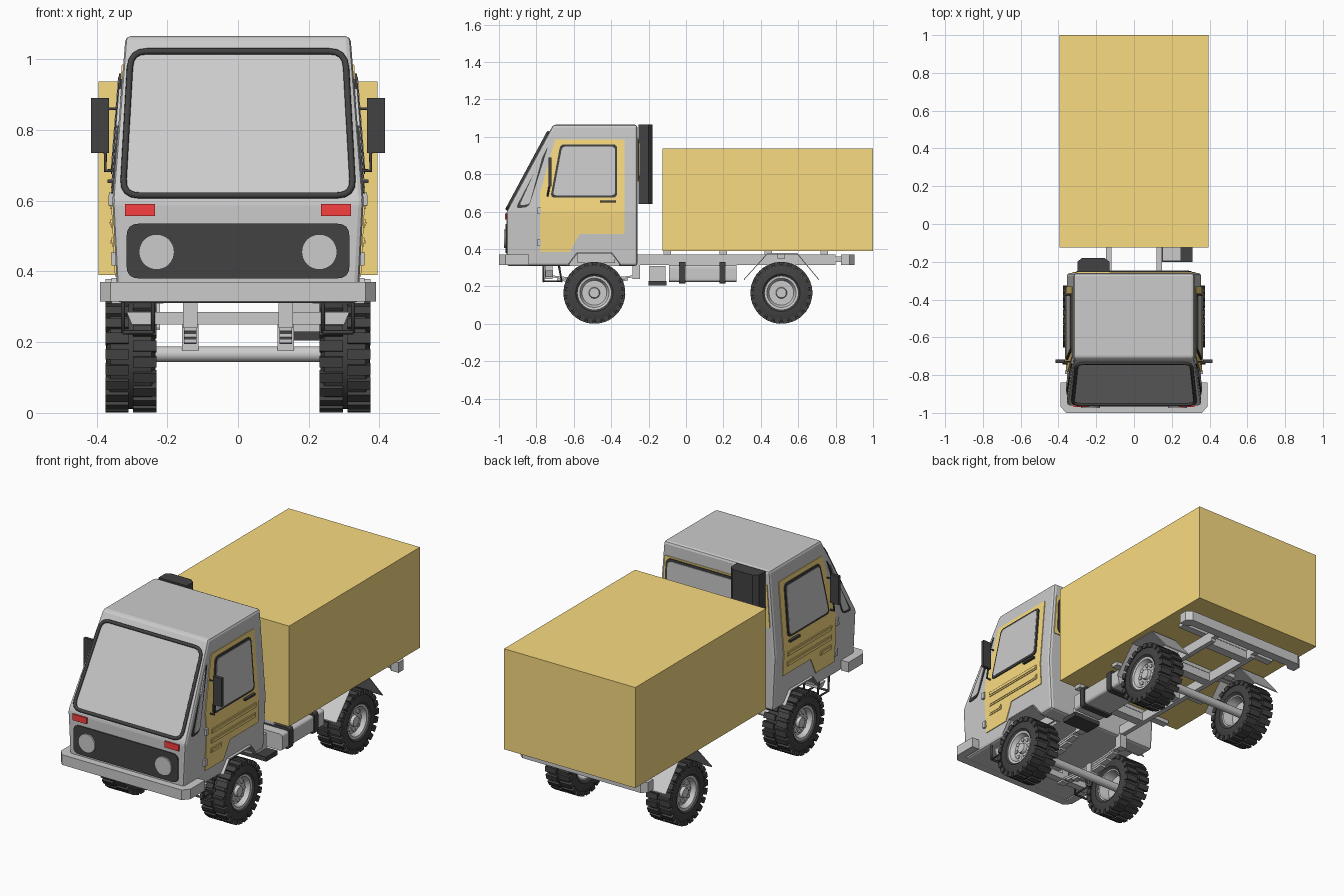
import bpy, bmesh
from math import pi, cos, sin
from mathutils import Vector, Matrix

if "Cube" in bpy.data.objects:
    bpy.data.objects.remove(bpy.data.objects["Cube"])

def mat(name, c):
    m = bpy.data.materials.new(name)
    m.diffuse_color = (*c, 1)
    m.use_nodes = True
    m.node_tree.nodes["Principled BSDF"].inputs["Base Color"].default_value = m.diffuse_color
    return m
YEL, BLK, RED = mat("yellow", (.95, .71, .22)), mat("black", (.055, .055, .055)), mat("red", (.95, .05, .05))

def finish(name, bm, m=None):
    bmesh.ops.recalc_face_normals(bm, faces=bm.faces)
    me = bpy.data.meshes.new(name)
    bm.to_mesh(me); bm.free()
    o = bpy.data.objects.new(name, me)
    bpy.context.collection.objects.link(o)
    if m: me.materials.append(m)
    return o

def loft(name, a, b, m=None):
    bm = bmesh.new()
    A, B = [bm.verts.new(p) for p in a], [bm.verts.new(p) for p in b]
    bm.faces.new(A); bm.faces.new(B[::-1])
    for i in range(len(A)):
        j = (i + 1) % len(A)
        bm.faces.new((A[j], A[i], B[i], B[j]))
    return finish(name, bm, m)

def prism(name, pts, axis, lo, hi, m=None):
    f = {'x': lambda p, d: (d, p[0], p[1]), 'y': lambda p, d: (p[0], d, p[1]), 'z': lambda p, d: (p[0], p[1], d)}[axis]
    return loft(name, [f(p, lo) for p in pts], [f(p, hi) for p in pts], m)

def rect(a, b, c, d): return [(a, c), (b, c), (b, d), (a, d)]
def box(name, x0, x1, y0, y1, z0, z1, m=None): return prism(name, rect(x0, x1, y0, y1), 'z', z0, z1, m)

def rounded(pts, r, n=4):
    out, P = [], [Vector(p) for p in pts]
    for i, p in enumerate(P):
        a = p + (P[i - 1] - p).normalized() * r
        b = p + (P[(i + 1) % len(P)] - p).normalized() * r
        out += [tuple(a * (1 - t) ** 2 + p * 2 * t * (1 - t) + b * t * t) for t in (k / n for k in range(n + 1))]
    return out

def scaled(pts, kx, ky):
    c = [sum(p[i] for p in pts) / len(pts) for i in (0, 1)]
    return [(c[0] + (p[0] - c[0]) * kx, c[1] + (p[1] - c[1]) * ky) for p in pts]

def tube(name, pts, r, m=None, cyclic=False):
    cu = bpy.data.curves.new(name, 'CURVE')
    cu.dimensions, cu.bevel_depth, cu.bevel_resolution, cu.use_fill_caps = '3D', r, 2, True
    s = cu.splines.new('POLY')
    s.points.add(len(pts) - 1)
    for p, q in zip(s.points, pts): p.co = (*q, 1)
    s.use_cyclic_u = cyclic
    if m: cu.materials.append(m)
    o = bpy.data.objects.new(name, cu)
    bpy.context.collection.objects.link(o)
    activate(o)
    bpy.ops.object.convert(target='MESH')

def activate(o):
    bpy.ops.object.select_all(action='DESELECT')
    o.select_set(True)
    bpy.context.view_layer.objects.active = o

def modify(o, kind, **kw):
    md = o.modifiers.new(kind, kind)
    for k, v in kw.items(): setattr(md, k, v)
    activate(o)
    bpy.ops.object.modifier_apply(modifier=md.name)

def cut(o, c):
    modify(o, 'BOOLEAN', object=c, operation='DIFFERENCE', solver='EXACT')
    bpy.data.objects.remove(c)

# Cab shell: half width by height, windscreen plane by height
def hw(z): return .34 + (z - .31) / .29 * .015 if z < .6 else .355 - (z - .6) / .465 * .037
def wy(z): return -.96 + (z - .6) / .465 * .25

bm = bmesh.new()
rows = [[bm.verts.new((x, y, z)) for x, y in ((-hw(z), f), (hw(z), f), (hw(z), -.26), (-hw(z), -.26))]
        for z, f in ((.31, -.96), (.6, -.96), (1.065, -.71))]
bm.faces.new(rows[0][::-1]); bm.faces.new(rows[2])
for a, b in zip(rows, rows[1:]):
    for i in range(4):
        j = (i + 1) % 4
        bm.faces.new((a[i], a[j], b[j], b[i]))
cab = finish("cab_shell", bm)
modify(cab, 'BEVEL', width=.014, segments=2, limit_method='ANGLE', angle_limit=.4)
modify(cab, 'SOLIDIFY', thickness=.02, offset=-1, use_even_offset=True)
shield = rounded([(-.326, .615), (.326, .615), (.303, 1.022), (-.303, 1.022)], .045)
cut(cab, loft("cutter", [(x, wy(z) - .1, z) for x, z in shield], [(x, wy(z) + .1, z) for x, z in shield]))
arch = [(-.64, .25), (-.62, .325), (-.58, .375), (-.4, .375), (-.36, .325), (-.34, .25)]
for s in (1, -1):
    cut(cab, prism("cutter", arch, 'x', s * .215, s * .5))
tube("windscreen_seal", [(x, wy(z) - .004, z) for x, z in shield], .009, BLK, True)

# Doors, side windows and trim, following the lean of the cab sides
def side(name, s, pts, out, inn, m=None):
    loft(name, [(s * (hw(z) + out), y, z) for y, z in pts], [(s * (hw(z) - inn), y, z) for y, z in pts], m)

win = [(-.725, .675), (-.672, .96), (-.368, .96), (-.368, .675)]
quarter = [(-.912, .617), (-.84, .625), (-.735, .955)]
for s in (1, -1):
    side("door_lower", s, [(-.78, .385), (-.62, .385), (-.57, .48), (-.33, .48), (-.33, .6), (-.78, .6)], .004, .026, YEL)
    side("door_upper", s, [(-.78, .6), (-.33, .6), (-.33, .985), (-.70, .985), (-.78, .70)], .004, .026, YEL)
    side("door_window_seal", s, rounded(win, .025), .010, .030, BLK)
    side("door_window", s, rounded(scaled(win, .93, .915), .02), .012, .032)
    side("quarter_window_seal", s, rounded(quarter, .025), .005, .024, BLK)
    side("quarter_window", s, rounded(scaled(quarter, .74, .86), .015), .007, .026)
    for y1, z in ((-.36, .59), (-.36, .535), (-.65, .483)):
        side("door_rib", s, rect(-.74, y1, z - .013, z + .013), .008, 0, YEL)
        side("door_rib_ridge", s, rect(-.735, y1 - .005, z - .005, z + .005), .011, 0, YEL)
    side("door_handle", s, rect(-.46, -.375, .65, .66), .018, 0, BLK)
    for z in (.605, .435):
        side("door_hinge", s, rect(-.795, -.775, z - .018, z + .018), .012, 0)
    # Mirrors
    box("mirror", s * .365, s * .415, -.735, -.718, .735, .89, BLK)
    tube("mirror_arm", [(s * .345, -.74, .685), (s * .375, -.74, .685), (s * .375, -.728, .75)], .005, BLK)
    tube("mirror_arm_top", [(s * .33, -.73, .86), (s * .37, -.728, .86)], .004, BLK)
    # Lamps
    prism("headlight", [(s * .23 + .05 * cos(a * pi / 16), .455 + .05 * sin(a * pi / 16)) for a in range(32)], 'y', -.974, -.95)
    box("indicator", s * .235, s * .32, -.968, -.95, .557, .59, RED)
    # Seats
    x = s * .157
    prism("seat_back", [(x - .092, .47), (x + .092, .47), (x + .092, .74), (x + .078, .763), (x - .078, .763), (x - .092, .74)], 'y', -.41, -.35, BLK)
    prism("headrest", [(x - .076, .78), (x + .076, .78), (x + .062, .86), (x - .062, .86)], 'y', -.40, -.355, BLK)
    box("headrest_post", x - .03, x + .03, -.385, -.37, .75, .79, BLK)
    box("seat_cushion", x - .092, x + .092, -.62, -.36, .44, .495, BLK)
    box("seat_base", x - .07, x + .07, -.58, -.38, .325, .44)

# Rear window
rear = [(-.305, .77), (.305, .77), (.298, .982), (-.298, .982)]
prism("rear_window_panel", [(-.325, .762), (.325, .762), (.308, .99), (-.308, .99)], 'y', -.286, -.255, YEL)
prism("rear_window_seal", rounded(rear, .035), 'y', -.29, -.25, BLK)
prism("rear_window", rounded(scaled(rear, .955, .88), .03), 'y', -.293, -.247)

# Dashboard and nose
box("dashboard", -.333, .333, -.945, -.81, .49, .6, YEL)
box("instrument_box", .07, .23, -.9, -.805, .56, .61, BLK)
prism("grille", rounded(rect(-.315, .315, .38, .535), .035), 'y', -.966, -.95, BLK)
outer = [(-.39, -.84), (-.39, -.965), (-.36, -1), (.36, -1), (.39, -.965), (.39, -.84)]
prism("front_bumper", outer + [(.345, -.84), (.345, -.95), (-.345, -.95), (-.345, -.84)], 'z', .315, .37)
prism("plate_holder", rounded(rect(-.066, .066, .32, .362), .006), 'y', -1.0, -.99)
box("plate", -.058, .058, -1.0, -.985, .326, .355)

# Air intake stack
prism("intake_stack", [(-.3, -.255), (-.3, -.2), (-.275, -.18), (-.155, -.18), (-.13, -.2), (-.13, -.255)], 'z', .64, 1.065, BLK)

# Cargo box and chassis
box("cargo_box", -.395, .395, -.125, 1.0, .39, .937, YEL)
for s in (1, -1):
    box("chassis_rail", s * .12, s * .147, -.9, .8, .315, .37)
    box("bumper_mount", s * .12, s * .147, .79, .85, .33, .36)
for y in (-.1, .2, .44, .74):
    box("cross_member", -.13, .13, y - .025, y + .025, .32, .365)
    box("box_bearer", -.3, .3, y - .02, y + .02, .37, .39)
prism("rear_bumper", [(-.385, .83), (-.385, .875), (-.355, .9), (.355, .9), (.385, .875), (.385, .83), (.34, .83), (.32, .85), (-.32, .85), (-.34, .83)], 'z', .315, .37)

# Fuel tank and battery box
prism("fuel_tank", rounded(rect(.15, .33, .225, .315), .018), 'y', -.09, .27)
for y in (-.02, .195):
    prism("tank_strap", rounded(rect(.146, .335, .215, .33), .018), 'y', y - .017, y + .017, BLK)
box("battery_box", .15, .25, -.195, -.11, .225, .31)
box("battery_tray", .147, .31, -.2, -.105, .205, .23, BLK)

# Steps and front crossbar
prism("front_crossbar", [(-.3, .25), (.3, .25), (.315, .285), (-.315, .285)], 'y', -.75, -.71)
for s in (1, -1):
    for x in (.24, .325):
        tube("step_frame", [(s * x, -.762, .315), (s * x, -.762, .228), (s * x, -.665, .228), (s * x, -.68, .315)], .006, BLK)
    for y in (-.762, -.665):
        tube("step_tread", [(s * .24, y, .228), (s * .325, y, .228)], .006, BLK)

# Wheel arches: thin bent sheets
def sheet(name, line, x0, x1, t=.006):
    prism(name, line + [(y, z - t) for y, z in line[::-1]], 'x', x0, x1)
for s in (1, -1):
    sheet("front_arch", [(-.635, .315), (-.585, .381), (-.395, .381), (-.345, .315)], s * .21, s * .358)
    prism("arch_wall", [(-.635, .312), (-.585, .378), (-.395, .378), (-.345, .312)], 'x', s * .208, s * .216)
    sheet("rear_fender", [(.31, .24), (.435, .378), (.595, .378), (.71, .24)], s * .22, s * .375)
    box("fender_bracket", s * .14, s * .24, .49, .53, .35, .372)

# Front leaf springs and shackles
for s in (1, -1):
    for i, h in enumerate((.24, .19, .14, .09)):
        ys = [-.5 + h * (k / 5 - 1) for k in range(11)]
        sheet("leaf_spring", [(y, .245 - .013 * i + .3 * (y + .5) ** 2) for y in ys], s * .117, s * .153, .011)
    for y in (-.735, -.265):
        box("spring_shackle", s * .115, s * .155, y - .02, y + .02, .24, .32)
    box("spring_clamp", s * .112, s * .158, -.52, -.48, .175, .25)

# Wheels
def lathe(name, prof, m=None, steps=40, extra=None):
    bm = bmesh.new()
    vs = [bm.verts.new((x, 0, r)) for x, r in prof]
    es = [bm.edges.new(e) for e in zip(vs, vs[1:])]
    bmesh.ops.spin(bm, geom=vs + es, cent=(0, 0, 0), axis=(1, 0, 0), angle=2 * pi, steps=steps)
    bmesh.ops.remove_doubles(bm, verts=bm.verts, dist=1e-5)
    if extra: extra(bm)
    o = finish(name, bm, m)
    activate(o)
    bpy.ops.object.shade_smooth_by_angle(angle=.6)
    return o

def lugs(bm):
    for i in range(44):
        M = Matrix.Rotation(i * pi / 22, 4, 'X') @ Matrix.Translation(((.039 if i % 2 else -.039), 0, .152))
        bmesh.ops.create_cube(bm, size=1, matrix=M @ Matrix.Diagonal((.066, .03, .026, 1)))

def bolts(bm):
    for i in range(8):
        M = Matrix.Rotation(i * pi / 4, 4, 'X') @ Matrix.Translation((.036, 0, .05)) @ Matrix.Rotation(pi / 2, 4, 'Y')
        bmesh.ops.create_cone(bm, cap_ends=True, segments=10, radius1=.01, radius2=.01, depth=.014, matrix=M)

tyre = lathe("tyre", [(-.058, .084), (-.07, .1), (-.069, .135), (-.058, .155), (.058, .155), (.069, .135), (.07, .1), (.058, .084)], BLK, 44, lugs)
rim = lathe("rim", [(.052, 0), (.052, .026), (.036, .03), (.036, .066), (.06, .078), (.062, .09), (-.06, .09), (-.058, .08), (-.005, .07), (-.005, 0)], None, 40, bolts)
for y in (-.49, .51):
    axle = lathe("axle", [(-.3, 0), (-.3, .022), (.3, .022), (.3, 0)], None, 20)
    axle.location = (0, y, .166)
    for s in (1, -1):
        for part in (tyre, rim):
            o = part.copy()
            bpy.context.collection.objects.link(o)
            o.location = (s * .303, y, .166)
            o.rotation_euler.z = 0 if s > 0 else pi
for part in (tyre, rim):
    bpy.data.objects.remove(part)
